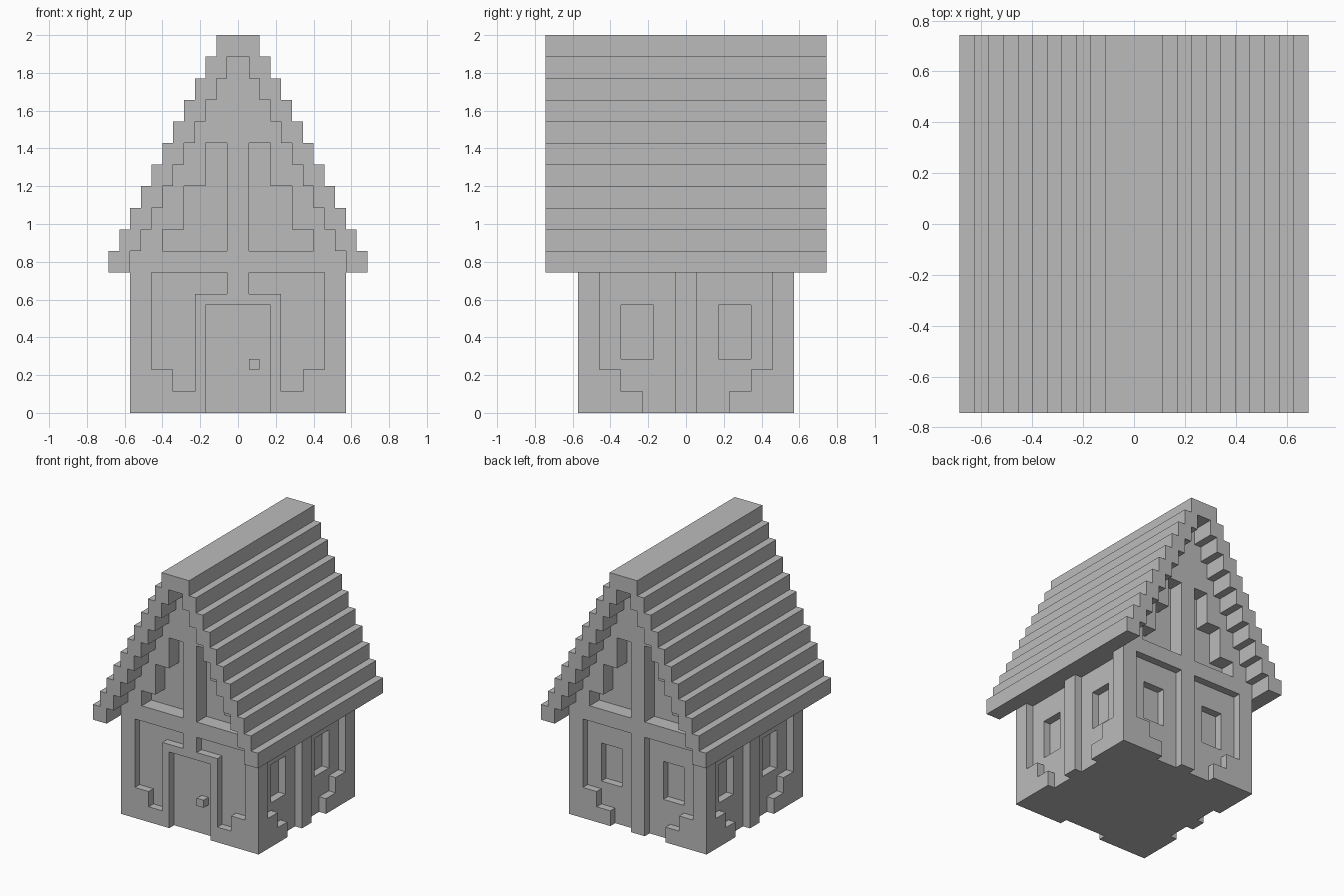
import bpy, bmesh, math
from mathutils import Matrix, Vector

cube = bpy.data.objects.get("Cube")
if cube:
    bpy.data.objects.remove(cube, do_unlink=True)

U = 2 / 35  # one block

grey = bpy.data.materials.new("plain grey")
grey.use_nodes = True
grey.diffuse_color = (0.5, 0.5, 0.5, 1)
grey.node_tree.nodes["Principled BSDF"].inputs["Base Color"].default_value = (0.5, 0.5, 0.5, 1)


def prism(name, points, y0, y1, turn=0):
    """Extrude an (x, z) outline from y0 to y1, in blocks, then turn it about z."""
    bm = bmesh.new()
    face = bm.faces.new([bm.verts.new((x, y0, z)) for x, z in points])
    new = bmesh.ops.extrude_face_region(bm, geom=[face])["geom"]
    verts = [v for v in new if isinstance(v, bmesh.types.BMVert)]
    bmesh.ops.translate(bm, verts=verts, vec=Vector((0, y1 - y0, 0)))
    bmesh.ops.recalc_face_normals(bm, faces=bm.faces)
    bm.transform(Matrix.Rotation(math.radians(turn), 4, "Z") @ Matrix.Scale(U, 4))
    mesh = bpy.data.meshes.new(name)
    bm.to_mesh(mesh)
    bm.free()
    mesh.materials.append(grey)
    obj = bpy.data.objects.new(name, mesh)
    bpy.context.collection.objects.link(obj)
    return obj


def rect(x0, x1, z0, z1):
    return [(x0, z0), (x1, z0), (x1, z1), (x0, z1)]


def mirrored(points):
    return [(-x, z) for x, z in reversed(points)]


def stairs(first, steps):
    """Right-hand stair outline that climbs two blocks and steps in one."""
    out = []
    for k in range(steps):
        out += [(first - k, 13 + 2 * k), (first - k, 15 + 2 * k)]
    return out


def carve(target, points, depth, turn):
    """Cut an outline into one wall to the given depth."""
    cutter = prism("cutter", points, -12, -10 + depth, turn)
    cutter.hide_render = True
    mod = target.modifiers.new("recess", "BOOLEAN")
    mod.operation = "DIFFERENCE"
    mod.solver = "EXACT"
    mod.object = cutter
    bpy.context.view_layer.objects.active = target
    bpy.ops.object.modifier_apply(modifier=mod.name)
    bpy.data.objects.remove(cutter, do_unlink=True)


# Walls with stepped gables
half = [(10, 0)] + stairs(10, 10)[1:]
walls = prism("walls", half + mirrored(half), -10, 10)

# Recess outlines, right half
gable_panel = [(1, 15), (7, 15), (7, 17), (5, 17), (5, 21), (3, 21), (3, 25), (1, 25)]
front_panel = [(4, 2), (6, 2), (6, 4), (8, 4), (8, 13), (1, 13), (1, 11), (4, 11)]
wall_panel = [(1, -1), (4, -1), (4, 2), (6, 2), (6, 4), (8, 4), (8, 13), (1, 13)]
window = rect(3, 6, 5, 10)

for flip in (list, mirrored):
    # Timber frame panels and windows on the sides and back
    for turn in (90, 180, 270):
        carve(walls, flip(wall_panel), 1, turn)
        carve(walls, flip(window), 2, turn)
    # Front panels and both gables
    carve(walls, flip(front_panel), 1, 0)
    for turn in (0, 180):
        carve(walls, flip(gable_panel), 2, turn)

# Doorway and knob
carve(walls, rect(-3, 3, -1, 10), 1, 0)
prism("door_knob", rect(1, 2, 4, 5), -10, -9)

# Stepped roof shell with overhang
outer = stairs(12, 11)
inner = stairs(10, 10)
prism("roof", outer + mirrored(outer) + mirrored(inner)[::-1] + inner[::-1], -13, 13)
